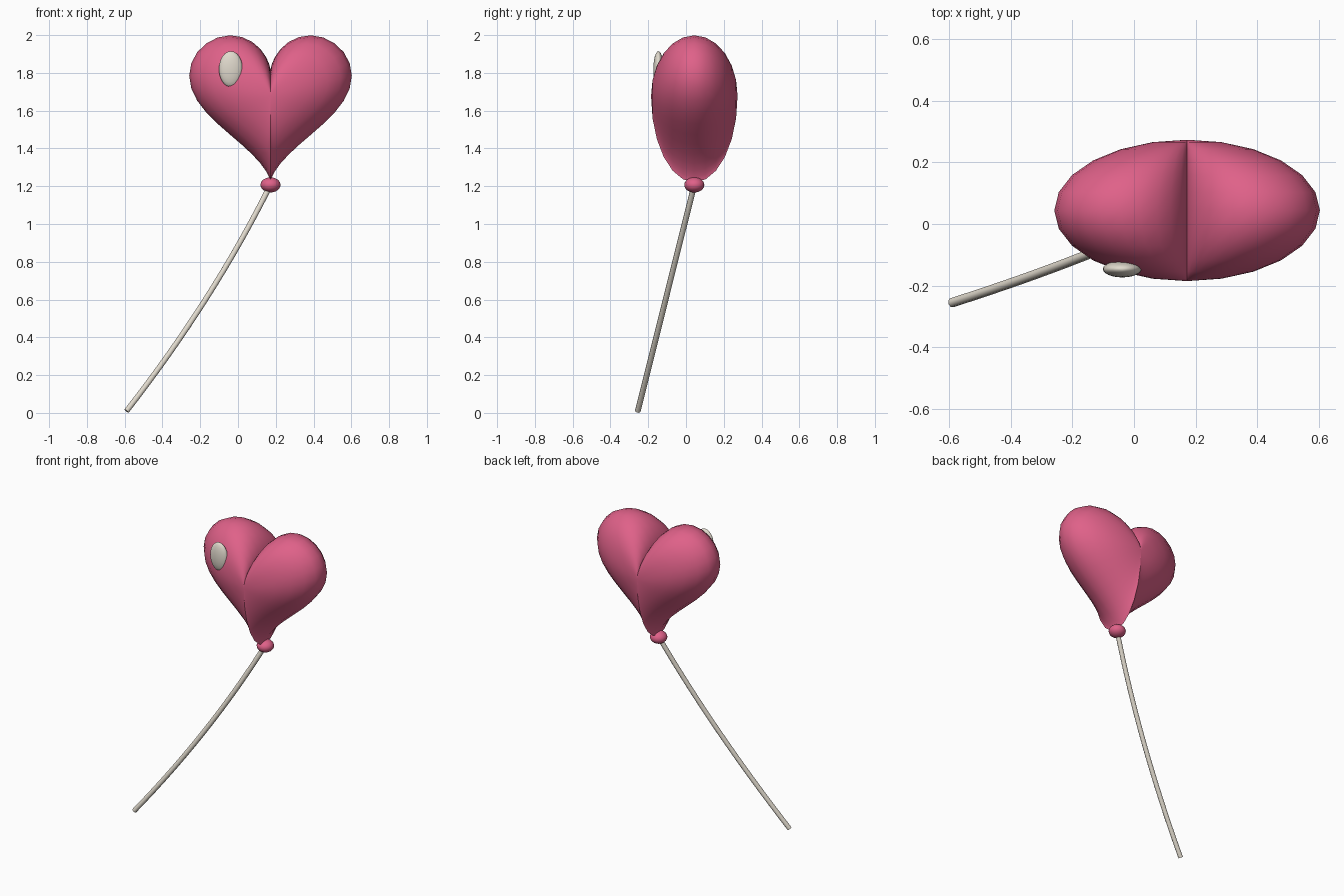
import bpy, bmesh
from math import sin, cos, pi, radians
from mathutils import Vector

cube = bpy.data.objects.get("Cube")
if cube:
    bpy.data.objects.remove(cube, do_unlink=True)


def material(name, rgb):
    mat = bpy.data.materials.new(name)
    mat.use_nodes = True
    mat.diffuse_color = (*rgb, 1)
    mat.node_tree.nodes["Principled BSDF"].inputs["Base Color"].default_value = (*rgb, 1)
    return mat


PINK = material("balloon pink", (0.74, 0.12, 0.25))
CREAM = material("cream", (0.75, 0.70, 0.61))
CENTRE = Vector((0.172, 0.044, 1.678))
KNOT = Vector((0.172, 0.044, 1.207))


def finish(obj, mat, angle):
    obj.data.materials.clear()
    obj.data.materials.append(mat)
    bpy.ops.object.select_all(action="DESELECT")
    obj.select_set(True)
    bpy.context.view_layer.objects.active = obj
    bpy.ops.object.shade_smooth_by_angle(angle=radians(angle))


def ellipsoid(name, location, radii, mat):
    bpy.ops.mesh.primitive_uv_sphere_add(segments=24, ring_count=12, location=location)
    obj = bpy.context.object
    obj.name = name
    obj.scale = radii
    bpy.ops.object.transform_apply(location=False, rotation=False, scale=True)
    finish(obj, mat, 60)


# Heart balloon: heart outlines shrinking towards a front and a back pole
def heart_point(t):
    x = 16 * sin(t) ** 3
    z = 13 * cos(t) - 5 * cos(2 * t) - 2 * cos(3 * t) - cos(4 * t)
    return Vector((x, 0, z)) * 0.0269


STEPS, RINGS, DEPTH = 48, 12, 0.229
bm = bmesh.new()
rings = []
for r in range(1, RINGS):
    lat = -pi / 2 + pi * r / RINGS
    shift = Vector((0, DEPTH * sin(lat), 0))
    rings.append([bm.verts.new(heart_point(2 * pi * i / STEPS) * cos(lat) + shift)
                  for i in range(STEPS)])
front = bm.verts.new((0, -DEPTH, 0))
back = bm.verts.new((0, DEPTH, 0))
for i in range(STEPS):
    j = (i + 1) % STEPS
    for a, b in zip(rings, rings[1:]):
        bm.faces.new((a[i], a[j], b[j], b[i]))
    bm.faces.new((front, rings[0][j], rings[0][i]))
    bm.faces.new((back, rings[-1][i], rings[-1][j]))
bmesh.ops.recalc_face_normals(bm, faces=bm.faces)
mesh = bpy.data.meshes.new("heart_balloon")
bm.to_mesh(mesh)
bm.free()
heart = bpy.data.objects.new("heart_balloon", mesh)
heart.location = CENTRE
bpy.context.collection.objects.link(heart)
finish(heart, PINK, 40)

# Knot under the balloon and glossy spot on its front
ellipsoid("knot", KNOT, (0.053, 0.053, 0.04), PINK)
ellipsoid("shine_spot", (-0.038, -0.146, 1.82), (0.063, 0.027, 0.095), CREAM)

# Bowed string
end = Vector((-0.59, -0.255, 0.01))
bend = Vector((-0.13, -0.108, 0.6))
curve = bpy.data.curves.new("string", "CURVE")
curve.dimensions = "3D"
curve.bevel_depth = 0.0155
curve.bevel_resolution = 2
curve.use_fill_caps = True
curve.resolution_u = 16
spline = curve.splines.new("BEZIER")
spline.bezier_points.add(1)
for point, co in zip(spline.bezier_points, (KNOT, end)):
    point.handle_left_type = point.handle_right_type = "FREE"
    point.co = co
    point.handle_left = point.handle_right = co.lerp(bend, 2 / 3)
string = bpy.data.objects.new("string", curve)
bpy.context.collection.objects.link(string)
bpy.ops.object.select_all(action="DESELECT")
string.select_set(True)
bpy.context.view_layer.objects.active = string
bpy.ops.object.convert(target="MESH")
finish(bpy.context.object, CREAM, 50)
